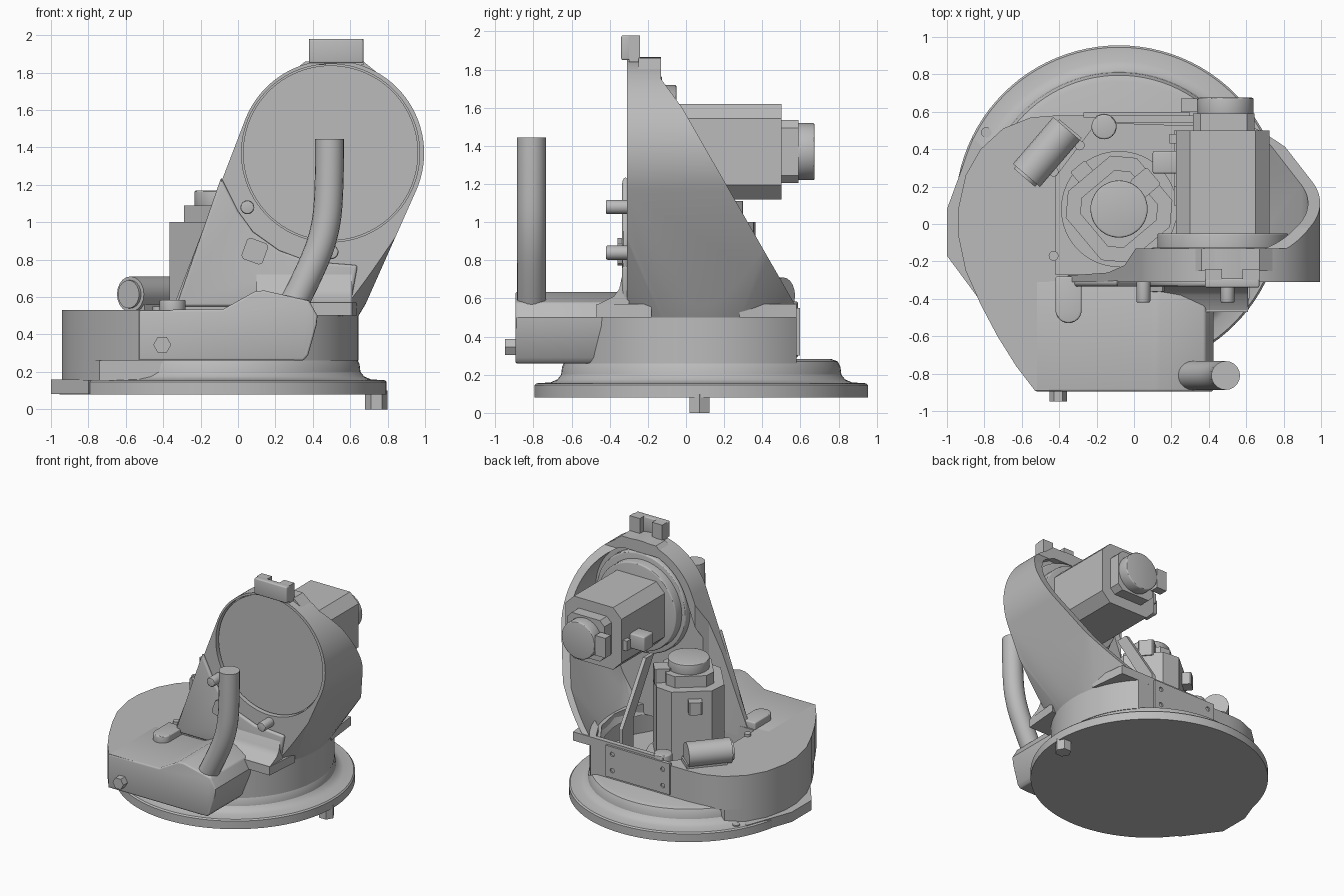
import bpy, bmesh
from math import sin, cos, radians
from mathutils import Vector

if "Cube" in bpy.data.objects:
    bpy.data.objects.remove(bpy.data.objects["Cube"])

grey = bpy.data.materials.new("cast_grey")
grey.use_nodes = True
grey.diffuse_color = (0.5, 0.5, 0.5, 1)
grey.node_tree.nodes["Principled BSDF"].inputs["Base Color"].default_value = (0.5, 0.5, 0.5, 1)
parts = []


def add(name, data):
    obj = bpy.data.objects.new(name, data)
    bpy.context.scene.collection.objects.link(obj)
    parts.append(obj)
    return obj


def from_bmesh(name, bm):
    bmesh.ops.recalc_face_normals(bm, faces=bm.faces)
    mesh = bpy.data.meshes.new(name)
    bm.to_mesh(mesh)
    bm.free()
    return add(name, mesh)


def bake(obj):
    """Return an object's evaluated mesh."""
    bpy.context.view_layer.update()
    graph = bpy.context.evaluated_depsgraph_get()
    return bpy.data.meshes.new_from_object(obj.evaluated_get(graph))


def discard(obj):
    parts.remove(obj)
    bpy.data.objects.remove(obj)


def prism(name, pts, axis, lo, hi, bevel=0):
    """Extrude a 2D outline along an axis: z takes (x,y), y takes (x,z), x takes (y,z)."""
    place = {"z": lambda p, h: (p[0], p[1], h),
             "y": lambda p, h: (p[0], h, p[1]),
             "x": lambda p, h: (h, p[0], p[1])}[axis]
    bm = bmesh.new()
    rows = [[bm.verts.new(place(p, h)) for p in pts] for h in (lo, hi)]
    for row in rows:
        bm.faces.new(row)
    for i in range(len(pts)):
        j = (i + 1) % len(pts)
        bm.faces.new((rows[0][i], rows[0][j], rows[1][j], rows[1][i]))
    obj = from_bmesh(name, bm)
    if bevel:
        mod = obj.modifiers.new("bevel", "BEVEL")
        mod.width, mod.segments, mod.limit_method = bevel, 3, "ANGLE"
        mod.angle_limit = radians(40)
        mesh = bake(obj)
        obj.modifiers.clear()
        obj.data = mesh
    return obj


def arc(cx, cy, r, start=0, end=360, n=64):
    steps = n if end - start >= 360 else n - 1
    return [(cx + r * cos(radians(start + (end - start) * i / steps)),
             cy + r * sin(radians(start + (end - start) * i / steps))) for i in range(n)]


def disc(name, cx, cy, r, axis, lo, hi, n=64, bevel=0):
    return prism(name, arc(cx, cy, r, n=n), axis, lo, hi, bevel)


def box(name, x, y, z, bevel=0):
    return prism(name, [(x[0], y[0]), (x[1], y[0]), (x[1], y[1]), (x[0], y[1])], "z", *z, bevel)


def chamfered(cx, cy, half, cut, turn=0):
    """Square outline with cut corners."""
    k = half - cut
    pts = [(half, -k), (half, k), (k, half), (-k, half), (-half, k), (-half, -k), (-k, -half), (k, -half)]
    c, s = cos(radians(turn)), sin(radians(turn))
    return [(cx + x * c - y * s, cy + x * s + y * c) for x, y in pts]


def loft(name, rings, n=96):
    """Skin a stack of (x, y, radius, z) circles."""
    bm = bmesh.new()
    rows = [[bm.verts.new((*p, z)) for p in arc(x, y, r, n=n)] for x, y, r, z in rings]
    bm.faces.new(rows[0])
    bm.faces.new(rows[-1])
    for a, b in zip(rows, rows[1:]):
        for i in range(n):
            j = (i + 1) % n
            bm.faces.new((a[i], a[j], b[j], b[i]))
    return from_bmesh(name, bm)


def tube(name, pts, r):
    curve = bpy.data.curves.new(name, "CURVE")
    curve.dimensions = "3D"
    curve.bevel_depth, curve.bevel_resolution, curve.use_fill_caps = r, 8, True
    line = curve.splines.new("NURBS")
    line.points.add(len(pts) - 1)
    for point, co in zip(line.points, pts):
        point.co = (*co, 1)
    line.use_endpoint_u, line.order_u = True, min(3, len(pts))
    path = add(name + "_path", curve)
    mesh = bake(path)
    discard(path)
    return add(name, mesh)


def boolean(obj, cutter, operation="DIFFERENCE"):
    mod = obj.modifiers.new("cut", "BOOLEAN")
    mod.object, mod.operation, mod.solver = cutter, operation, "EXACT"
    mesh = bake(obj)
    obj.modifiers.clear()
    obj.data = mesh
    discard(cutter)


# Round base flange with its stepped collar and corner tab
CX, CY = -0.08, 0.08
loft("base_flange", [(CX, CY, r, z) for r, z in (
    (0.875, 0.08), (0.875, 0.145), (0.865, 0.155), (0.79, 0.16), (0.755, 0.175), (0.735, 0.2),
    (0.73, 0.24), (0.715, 0.27), (0.68, 0.283))])
prism("flange_tab", [(-0.86, 0.46), (-1, 0.08), (-1, -0.17), (-0.8, -0.44), (-0.4, 0)], "z", 0.081, 0.16)
disc("locating_foot", 0.74, 0.07, 0.06, "z", 0, 0.1, 6)

# Main housing: lobe on one side, flat back, round on the other side
lobe = [(-0.82, -0.43), (-0.9, -0.25), (-0.94, -0.06), (-0.94, 0.08), (-0.9, 0.26), (-0.82, 0.4), (-0.7, 0.51)]
housing = prism("housing", [(0.3, -0.89), (-0.53, -0.89), (-0.63, -0.76), (-0.73, -0.6)] + lobe
                + [(-0.55, 0.57), (-0.42, 0.58)] + arc(CX, CY, 0.725, 43.6, -58.4, 40), "z", 0.26, 0.53)
boolean(housing, prism("cavity", [
    (-0.42, -0.27), (0.45, -0.27), (0.55, -0.1), (0.58, 0.08), (0.54, 0.3), (0.4, 0.52),
    (-0.2, 0.54), (-0.42, 0.25)], "z", 0.3, 1))
prism("lobe_skirt", [(-0.4, -0.57), (-0.74, -0.57)] + lobe + [(-0.4, 0.5)], "z", 0.155, 0.27)

# Front bracket with the raised ridge
prism("front_bracket", [(-0.53, 0.26), (-0.53, 0.53), (-0.08, 0.535), (0.09, 0.63), (0.14, 0.635), (0.38, 0.58),
                        (0.425, 0.5), (0.42, 0.45), (0.375, 0.29), (0.35, 0.26)], "y", -0.895, -0.3, 0.012)
disc("front_bolt", -0.405, 0.345, 0.048, "y", -0.95, -0.88, 6)

# Ears and bolted plate around the housing top
prism("front_ear", [(0.3, -0.3), (0.3, -0.47), (0.61, -0.47), (0.635, -0.18), (0.55, -0.2)], "z", 0.5, 0.57)
prism("back_ear", [(0.635, 0.28), (0.6, 0.58), (0.4, 0.58), (0.5, 0.4)], "z", 0.5, 0.57)
box("back_rim", (-0.2, 0.42), (0.54, 0.58), (0.5, 0.57))
plate = box("back_plate", (-0.27, 0.3), (0.57, 0.597), (0.3, 0.55))
for x in (-0.21, 0.24):
    for z in (0.36, 0.49):
        boolean(plate, disc("hole", x, z, 0.018, "y", 0.585, 0.7, 16))

# Tall hollow arm, wide and round at the foot
AX, AZ = 0.5, 1.37


def arm_outline(r, bottom):
    pts = arc(AX, AZ, r, -24, 159, 64)
    for (x, z), angle in ((pts[-1], 159), (pts[0], -24)):
        t = (z - bottom) / abs(cos(radians(angle)))
        pts.append((x - t * abs(sin(radians(angle))), bottom))
    return pts


def foot_cone(shift):
    return loft("cone", [(0.015 + shift, CY, 0.57, 0.4), (-1.595 + shift, CY, 3.2, 2.1)], 192)


arm = prism("arm", arm_outline(0.495, 0.45), "y", -0.31, 0.7)
boolean(arm, foot_cone(0), "INTERSECT")
boolean(arm, prism("slant", [(-0.5, 0.3), (0.57, 0.3), (0.57, 0.57), (-0.02, 1.6), (-0.13, 1.75),
                             (-0.13, 2.2), (-0.5, 2.2)], "x", -1, 1.5), "INTERSECT")
hollow = prism("hollow", arm_outline(0.43, 0.3), "y", -0.18, 1)
boolean(hollow, foot_cone(-0.065), "INTERSECT")
boolean(arm, hollow)
boolean(arm, prism("open_side", [(0.32, 1), (-1, 1), (-1, -0.28), (-0.42, -0.28), (-0.14, -0.26), (-0.05, -0.22),
                                 (0.01, -0.13), (0.32, -0.13)], "z", 0.3, 2.2))
boolean(arm, disc("recess", AX - 0.005, AZ, 0.476, "y", -0.5, -0.255, 96))
disc("arm_cover", AX - 0.005, AZ, 0.468, "y", -0.285, -0.2, 96)
prism("arm_rib", [(0.36, 0.45), (0.5, 0.45), (0.5, 0.66), (0.2, 1.12), (0.1, 1.12), (0.36, 0.7)], "x", 0.215, 0.245)

# Raised pad, foot flare, lug and pegs on the arm front
prism("arm_pad", [(-0.09, 1.24), (-0.33, 0.55), (0.6, 0.55), (0.64, 0.77), (0.38, 0.79), (0.22, 0.85), (0.08, 0.95),
                  (0, 1.06)], "y", -0.335, -0.3, 0.015)
prism("foot_flare", [(-0.3, 0.76), (-0.335, 0.72), (-0.35, 0.65), (-0.38, 0.61), (-0.46, 0.57), (-0.3, 0.52)],
      "x", 0.1, 0.61)
prism("square_lug", chamfered(0.09, 0.845, 0.06, 0.015, -20), "y", -0.36, -0.3)
for name, x, z in (("upper_peg", 0.05, 1.08), ("lower_peg", 0.5, 0.84)):
    disc(name, x, z, 0.037, "y", -0.42, -0.25, 24, 0.008)

# Lifting block on the crown
box("crown_block", (0.38, 0.67), (-0.34, -0.29), (1.85, 1.98), 0.01)
for x in (0.38, 0.58):
    box("crown_post", (x, x + 0.09), (-0.3, -0.24), (1.84, 1.98))
prism("crown_ledge", [(0.25, 1.77), (0.36, 1.86), (0.67, 1.86), (0.78, 1.77)], "y", -0.25, -0.13)

# Arm motor, lying along the depth, on a stepped seat
disc("arm_motor_seat", 0.49, AZ, 0.4, "y", -0.2, -0.125, 64, 0.015)
disc("arm_motor_flange", 0.475, AZ, 0.35, "y", -0.19, -0.05, 64, 0.01)
prism("arm_motor", chamfered(0.475, AZ, 0.25, 0.075), "y", -0.06, 0.5)
prism("arm_motor_encoder", chamfered(0.48, AZ, 0.165, 0.04), "y", 0.49, 0.59)
disc("arm_motor_cap", 0.49, AZ, 0.15, "y", 0.58, 0.675, 48, 0.01)
box("arm_motor_clip", (0.25, 0.34), (0.6, 0.67), (1.29, 1.45))
box("arm_motor_socket", (0.1, 0.25), (0.27, 0.39), (1.27, 1.39), 0.01)
box("arm_motor_plug", (0.19, 0.25), (0.43, 0.48), (1.29, 1.37))

# Base motor, standing deep in the housing
disc("base_motor_flange", CX, CY, 0.31, "z", 0.29, 0.4, 64)
prism("base_motor", chamfered(CX, CY, 0.248, 0.1, 40), "z", 0.39, 1.0)
prism("base_motor_encoder", chamfered(CX, CY, 0.175, 0.06, 40), "z", 0.99, 1.09)
disc("base_motor_cap", CX, CY, 0.153, "z", 1.08, 1.17, 48, 0.01)
prism("base_motor_clip", chamfered(0.06, 0.22, 0.06, 0.01, 40), "z", 0.98, 1.11)
prism("base_motor_socket", chamfered(-0.27, 0.27, 0.05, 0.01, 40), "z", 0.84, 0.94)

# Cable gland lying on the housing, with its seat
start, end = Vector((-0.575, 0.26, 0.615)), Vector((-0.36, 0.51, 0.615))
tube("cable_gland", [start, end], 0.095)
tube("gland_face", [start.lerp(end, -0.05), start], 0.075)
prism("gland_seat", [(-0.6, 0.33), (-0.5, 0.22), (-0.28, 0.46), (-0.4, 0.56)], "z", 0.5, 0.56)

# Bosses and screws on the housing top
prism("side_boss", arc(-0.35, -0.46, 0.07, 180, 360, 24) + [(-0.28, -0.28), (-0.42, -0.28)], "z", 0.5, 0.585, 0.01)
disc("large_screw", -0.16, 0.52, 0.067, "z", 0.29, 0.585, 32, 0.01)
for x, y in ((-0.29, 0.42), (-0.43, 0.28), (-0.43, -0.17)):
    disc("small_screw", x, y, 0.026, "z", 0.3, 0.55, 20)
disc("flange_screw", -0.79, 0.49, 0.028, "z", 0.15, 0.166, 20)

# Bent hose rising from the front bracket
tube("hose", [(x, -0.81, z) for x, z in (
    (0.49, 1.445), (0.49, 1.2), (0.47, 0.95), (0.38, 0.72), (0.25, 0.47))], 0.077)

# One finish for all parts, smooth with crisp edges
bpy.ops.object.select_all(action="DESELECT")
for obj in parts:
    obj.data.materials.clear()
    obj.data.materials.append(grey)
    for face in obj.data.polygons:
        face.material_index = 0
    obj.select_set(True)
bpy.context.view_layer.objects.active = parts[0]
bpy.ops.object.shade_smooth_by_angle(angle=radians(30))
